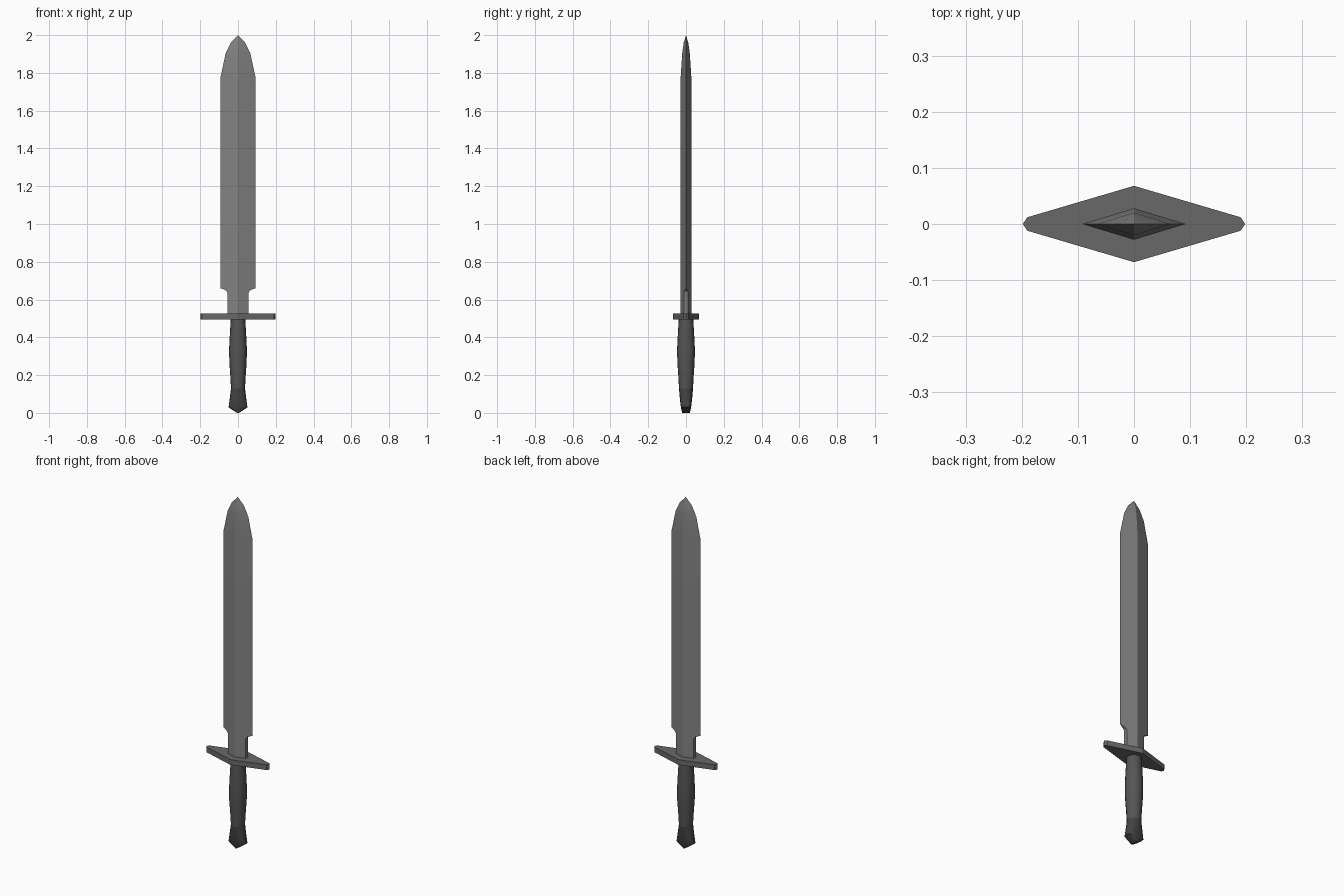
import bpy, bmesh
from math import cos, sin, pi, radians, copysign

if "Cube" in bpy.data.objects:
    bpy.data.objects.remove(bpy.data.objects["Cube"])


def loft(name, rings, grey, smooth=None):
    """Skin a stack of equal-sized point rings, cap both ends, colour it."""
    bm = bmesh.new()
    loops = [[bm.verts.new(p) for p in ring] for ring in rings]
    for a, b in zip(loops, loops[1:]):
        n = len(a)
        for i in range(n):
            j = (i + 1) % n
            bm.faces.new((a[i], a[j], b[j], b[i]))
    bm.faces.new(loops[0][::-1])
    bm.faces.new(loops[-1])
    bmesh.ops.remove_doubles(bm, verts=bm.verts, dist=1e-5)
    bmesh.ops.dissolve_degenerate(bm, edges=bm.edges, dist=1e-5)
    bmesh.ops.recalc_face_normals(bm, faces=bm.faces)
    mesh = bpy.data.meshes.new(name)
    bm.to_mesh(mesh)
    bm.free()
    mat = bpy.data.materials.new(name + "_grey")
    mat.diffuse_color = (grey, grey, grey, 1)
    mat.use_nodes = True
    mat.node_tree.nodes["Principled BSDF"].inputs["Base Color"].default_value = mat.diffuse_color
    mesh.materials.append(mat)
    obj = bpy.data.objects.new(name, mesh)
    bpy.context.collection.objects.link(obj)
    if smooth:
        bpy.ops.object.select_all(action='DESELECT')
        obj.select_set(True)
        bpy.context.view_layer.objects.active = obj
        bpy.ops.object.shade_smooth_by_angle(angle=radians(smooth))
    return obj


def blade_ring(z, w, t, e):
    """Diamond section with edges of half thickness e."""
    return [(w, -e, z), (w, e, z), (0, t, z), (-w, e, z), (-w, -e, z), (0, -t, z)]


def oval(z, rx, ry, n=16, power=1.0):
    """Ellipse; power below 1 squares it off."""
    pts = []
    for i in range(n):
        c, s = cos(2 * pi * i / n), sin(2 * pi * i / n)
        pts.append((rx * copysign(abs(c) ** power, c),
                    ry * copysign(abs(s) ** power, s), z))
    return pts


# Blade: narrow ricasso, notched shoulders, diamond body, rounded point
W, T = 0.092, 0.028
rings = [blade_ring(z, w, T, T * (1 - w / W)) for z, w in
         ((0.515, 0.055), (0.63, 0.055), (0.642, 0.058), (0.65, 0.066), (0.66, W))]
rings += [blade_ring(z, w, t, 0) for z, w, t in
          ((1.78, W, T), (1.905, 0.065, 0.02), (1.96, 0.038, 0.012), (2.0, 0, 0))]
loft("blade", rings, 0.22, smooth=30)

# Crossguard: flat lozenge plate with clipped ends
outline = [(0.198, 0), (0.19, 0.012), (0, 0.068), (-0.19, 0.012),
           (-0.198, 0), (-0.19, -0.012), (0, -0.068), (0.19, -0.012)]
loft("crossguard", [[(x, y, z) for x, y in outline] for z in (0.495, 0.525)], 0.14)

# Grip: round handle swelling in the middle
loft("grip", [oval(z, r, r) for z, r in
              ((0.13, 0.037), (0.2, 0.041), (0.27, 0.046), (0.34, 0.047),
               (0.42, 0.043), (0.5, 0.038))], 0.09, smooth=40)

# Pommel: flares sideways, flattens front to back, ends in a blunt wedge
loft("pommel", [oval(0.13, 0.037, 0.037), oval(0.08, 0.043, 0.033, power=0.75),
                oval(0.03, 0.05, 0.027, power=0.5),
                oval(0.012, 0.025, 0.023, power=0.5),
                oval(0.0, 0.005, 0.02, power=0.5)], 0.055, smooth=30)
